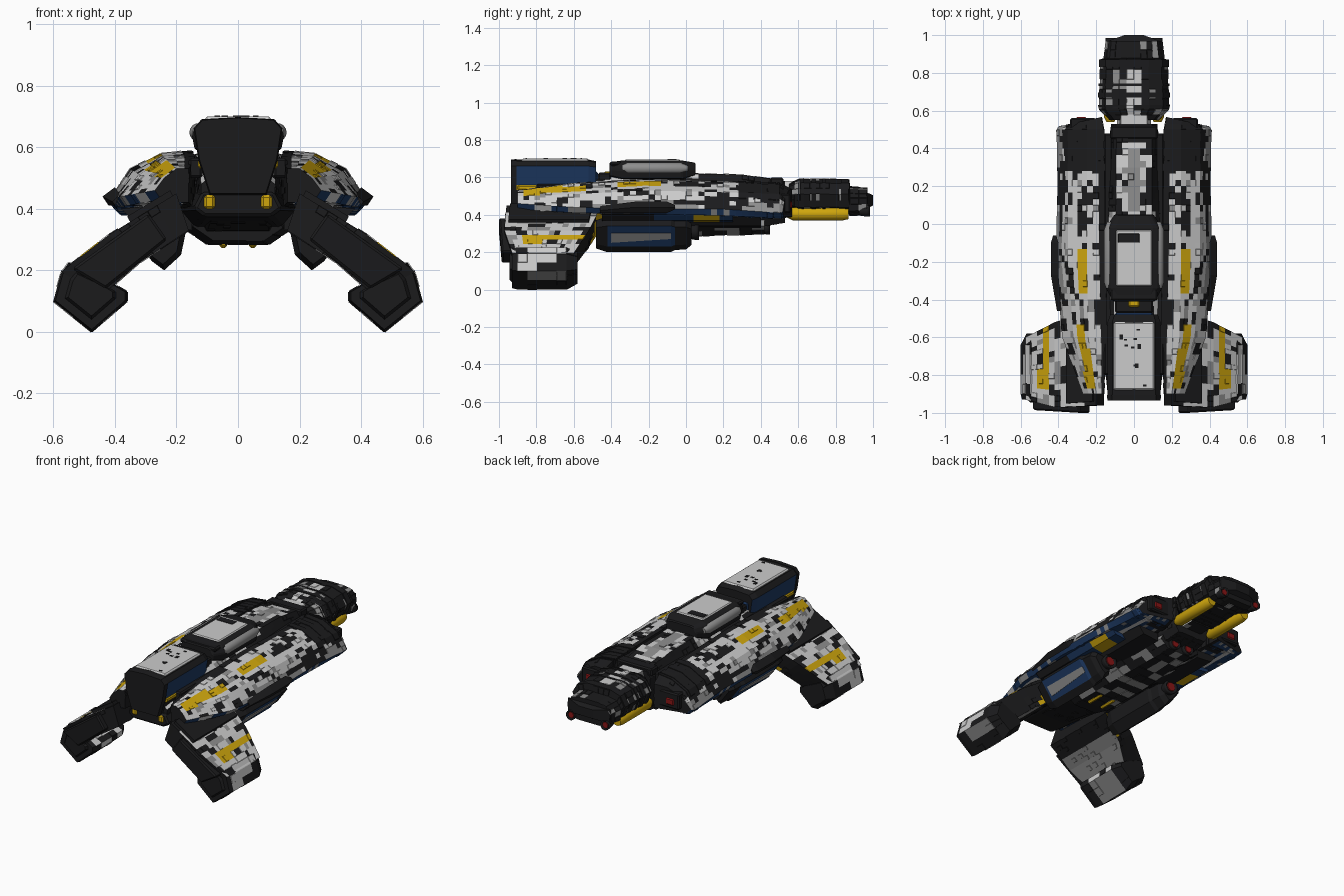
import bpy, bmesh, random
from math import cos, sin, pi
from mathutils import Vector, noise

if "Cube" in bpy.data.objects:
    bpy.data.objects.remove(bpy.data.objects["Cube"])

random.seed(7)
COL = dict(W=(.60, .60, .60, 1), G=(.27, .27, .27, 1), D=(.011, .011, .012, 1),
           Y=(.62, .38, .004, 1), B=(.012, .04, .12, 1), R=(.25, .008, .008, 1))
KEYS = list(COL)
MATS = [bpy.data.materials.new("paint_" + k) for k in KEYS]
for m, k in zip(MATS, KEYS):
    m.diffuse_color = COL[k]

# ---------- helpers ----------
def at(xz, y):
    return [Vector((x, y, z)) for x, z in xz]

def sym(xz):  # right half of a section (top to bottom) -> full closed section
    return xz + [(-x, z) for x, z in reversed(xz) if x > 1e-6]

def grow(ring, k):
    c = sum(ring, Vector()) / len(ring)
    return [c + (p - c) * k for p in ring]

def cut(rings, y):  # section of a lengthwise loft at y
    for a, b in zip(rings, rings[1:]):
        if a[0].y <= y <= b[0].y:
            return [p.lerp(q, (y - a[0].y) / (b[0].y - a[0].y)) for p, q in zip(a, b)]

def loft(name, rings, paint="D", mirror=False, cell=0, panels=0, bevel=0, smooth=False):
    if cell:  # divide into plate-sized cells
        n = len(rings[0])
        cnt = [max(1, round(max((r[(i + 1) % n] - r[i]).length for r in rings) / cell)) for i in range(n)]
        rings = [[r[i].lerp(r[(i + 1) % n], j / cnt[i]) for i in range(n) for j in range(cnt[i])] for r in rings]
        fine = [rings[0]]
        for a, b in zip(rings, rings[1:]):
            m = max(1, round(max((q - p).length for p, q in zip(a, b)) / (cell * 1.15)))
            fine += [[p.lerp(q, j / m) for p, q in zip(a, b)] for j in range(1, m + 1)]
        rings = fine
    bm = bmesh.new()
    vs = [[bm.verts.new(p) for p in r] for r in rings]
    for a, b in zip(vs, vs[1:]):
        for i in range(len(a)):
            bm.faces.new((a[i - 1], a[i], b[i], b[i - 1]))
    for end in (vs[0], vs[-1]):
        bm.faces.new(end)
    bmesh.ops.recalc_face_normals(bm, faces=bm.faces)
    bm.normal_update()
    for f in bm.faces:
        f.material_index = KEYS.index(paint(f.calc_center_median(), f.normal) if callable(paint) else paint)
        f.smooth = smooth and len(f.verts) == 4
    if panels:  # raised armour plates
        bmesh.ops.inset_individual(bm, faces=[f for f in bm.faces if len(f.verts) == 4 and random.random() < panels],
                                   thickness=.002, depth=.003)
    me = bpy.data.meshes.new(name)
    bm.to_mesh(me)
    bm.free()
    for m in MATS:
        me.materials.append(m)
    ob = bpy.data.objects.new(name, me)
    bpy.context.collection.objects.link(ob)
    if bevel:
        b = ob.modifiers.new("bevel", "BEVEL")
        b.width, b.segments = bevel, 1
    if mirror:
        ob.modifiers.new("mirror", "MIRROR")

def box(name, x, y, z, paint="D", mirror=False, bevel=.008):
    q = [(x[0], z[0]), (x[1], z[0]), (x[1], z[1]), (x[0], z[1])]
    loft(name, [at(q, y[0]), at(q, y[1])], paint, mirror, bevel=bevel)

def tube(name, x, z, stations, paint, mirror=True):
    circle = lambda r: [(x + r * cos(i * pi / 8), z + r * sin(i * pi / 8)) for i in range(16)]
    loft(name, [at(circle(r), y) for y, r in stations], paint, mirror, smooth=True)

def nozzle(name, x, z, r, y):
    tube(name, x, z, [(y - .06, r * .8), (y - .02, r), (y, r), (y - .01, r * .7)], "D")
    tube(name + "_glow", x, z, [(y - .02, r * .75), (y - .006, r * .6)], "R")

def camo(p, under="D"):  # white plates with clustered dark blocks; dark ends and underside
    def f(c, n):
        if abs(n.y) > .8:
            return "D"
        if n.z < -.25:
            return under if random.random() < .8 else "G"
        v = noise.noise(Vector((c.x * 20, c.y * 12, c.z * 20)))
        return "D" if v > p or random.random() < .05 else ("G" if v < -.38 else "W")
    return f

# ---------- central hull ----------
core = [at(sym(s), y) for y, s in [
    (-.88, [(.07, .52), (.12, .48), (.12, .42), (.08, .38)]),
    (-.50, [(.08, .60), (.13, .56), (.14, .40), (.10, .33)]),
    (.00, [(.095, .62), (.135, .57), (.15, .38), (.12, .31)]),
    (.30, [(.095, .615), (.125, .56), (.15, .38), (.12, .32)]),
    (.53, [(.095, .58), (.12, .54), (.12, .39), (.10, .36)])]]
def core_paint(c, n):
    if n.z < .6 or c.y > .42:
        return "D"
    return ("G" if .08 < c.y < .4 else "W") if abs(c.x) < .045 else camo(.12)(c, n)
loft("central_hull", core, core_paint, cell=.03, panels=.15)
box("spine_rear_cap", (-.125, .125), (.45, .52), (.55, .598))
box("trench_pipes", (.115, .16), (-.8, .48), (.50, .565), "D", True)
keel = sym([(.15, .40), (.18, .34), (.10, .285)])
loft("belly_keel", [grow(at(keel, -.45), .8), at(keel, -.36), at(keel, .02), grow(at(keel, .42), .8)],
     lambda c, n: "G" if abs(n.y) < .7 and random.random() < .3 else "D", cell=.06, panels=.3)
box("keel_stripe", (.035, .06), (-.36, -.24), (.272, .30), "Y", True)
nozzle("keel_engine", .05, .33, .035, .45)

# ---------- side hulls ----------
side = [at(s, y) for y, s in [
    (-.90, [(.16, .53), (.20, .53), (.24, .50), (.27, .46), (.25, .43), (.20, .42), (.16, .42)]),
    (-.60, [(.14, .57), (.24, .565), (.32, .51), (.38, .44), (.36, .41), (.26, .41), (.14, .40)]),
    (-.20, [(.15, .59), (.25, .58), (.35, .53), (.415, .43), (.395, .405), (.28, .41), (.15, .39)]),
    (.20, [(.155, .58), (.25, .575), (.35, .52), (.405, .43), (.39, .395), (.28, .39), (.155, .38)]),
    (.50, [(.16, .57), (.25, .56), (.35, .51), (.41, .41), (.38, .38), (.27, .38), (.16, .38)])]]
side.append([p + Vector((0, .06 - .22 * (p.x - .2), -.02 * (p.z > .45))) for p in grow(side[-1], .9)])
base = camo(.2, "B")
def side_paint(c, n):
    if n.z > .2 and (abs(c.x - .285 - .05 * c.y) < .027 and -.36 < c.y < -.14
                     or abs(c.x - .225 - .2 * (c.y + .86)) < .024 and -.87 < c.y < -.55):
        return "Y"
    if c.x < .18 or n.z > .2 and (c.y > .30 and c.x < .36 or .11 < c.y < .22 and c.x > .36):
        return "D"
    if n.z < -.25 and .29 < c.x < .33:
        return "W"
    return "G" if c.x > .375 and n.z > -.2 and base(c, n) == "W" else base(c, n)
loft("side_hull", side, side_paint, True, cell=.029, panels=.12)
for i, y in enumerate((.28, .36, .44, .49)):
    a, b = grow(cut(side, y), 1.04), grow(cut(side[:5], min(y + .04, .5)), 1.04)
    for r in (a, b):  # ribs leave the pale outer edge bare
        r[3:5] = r[2].lerp(r[3], .3), r[2].lerp(r[3], .3) - Vector((.01, 0, .05))
    loft(f"side_rib_{i}", [a, b], "D", True)
box("side_engine_block", (.20, .34), (.50, .56), (.41, .51), "D", True)
box("side_engine_glow", (.25, .31), (.55, .566), (.43, .475), "R", True)
fin, tip = [(.375, .46), (.415, .42), (.40, .40)], [(.40, .47), (.44, .44), (.42, .41)]
loft("outer_fin", [grow(at(fin, -.46), .6), at(tip, -.27), at(tip, -.10), grow(at(tip, -.06), .4)], "D", True)
loft("lower_blue_rail", [at([(.29, .41), (.38, .40), (.35, .37), (.27, .36)], y) for y in (-.45, .25)],
     lambda c, n: "Y" if .05 < c.y < .17 else "D" if c.y < -.2 else "B", True, cell=.06)
loft("lower_dark_rail", [at([(.15, .40), (.30, .39), (.26, .34), (.15, .33)], y) for y in (-.45, .40)], "D", True)

# ---------- belly pods ----------
pod = [(.16, .37), (.33, .39), (.36, .34), (.28, .23), (.24, .20), (.185, .25)]
loft("belly_pod", [grow(at(pod, y), k) for y, k in ((-.48, .8), (-.42, 1), (-.08, 1), (-.06, .88), (0, .85), (.03, .6))],
     lambda c, n: "B" if n.x > .3 and .235 < c.z < .33 and -.42 < c.y < -.05 else "D", True, cell=.04)
loft("belly_pod_stripe", [at([(.29, .255), (.30, .25), (.338, .30), (.325, .31)], -.40),
                          at([(.30, .275), (.312, .27), (.335, .30), (.32, .31)], -.08)], "G", True)
nozzle("belly_engine", .235, .31, .045, .07)

# ---------- tower block at the front ----------
tower_s = sym([(0, .695), (.115, .688), (.14, .66), (.125, .56), (.09, .45)])
loft("tower", [at(tower_s, -.92), at(tower_s, -.52), grow(at(tower_s, -.48), .9)], lambda c, n: "D" if c.z > .645
     or abs(n.y) > .5 else "B" if c.z > .57 else "Y" if c.z > .53 else "D", cell=.03)
box("tower_roof_plate", (-.108, .108), (-.88, -.52), (.68, .70), "W")
for i in range(10):
    x, y = random.uniform(-.08, .06), random.uniform(-.86, -.56)
    box(f"roof_patch_{i}", (x, x + .018), (y, y + random.choice((.01, .025))), (.69, .7025), "D", bevel=0)
loft("tower_face_rim", [at(tower_s, -.935), grow(at(tower_s, -.905), 1.03)])
box("tower_side_stripe", (.10, .13), (-.90, -.52), (.53, .56), "Y", True)
loft("chin", [grow(at(sym([(.13, .46), (.16, .40), (.12, .37)]), -.9), .9),
              at(sym([(.14, .46), (.19, .40), (.14, .34)]), -.45)], bevel=.01)
box("chin_lamp", (.075, .11), (-.908, -.88), (.40, .445), "Y", True)

# ---------- bridge dome on the spine ----------
dome = sym([(.10, .69), (.13, .68), (.15, .64), (.14, .59)])
loft("bridge", [grow(at(dome, y), k) for y, k in ((-.41, .75), (-.34, 1), (-.02, 1), (.05, .7))], bevel=.006)
tube("bridge_side_tube", .128, .648, [(-.34, .02), (-.31, .03), (-.03, .03), (.01, .015)], "G")
box("bridge_roof_plate", (-.098, .098), (-.33, -.03), (.68, .696), "W")
box("bridge_roof_hatch", (-.085, .03), (-.10, -.05), (.69, .698), "D", bevel=.003)
box("bridge_visor", (-.10, .10), (-.385, -.365), (.63, .675), "Y")
box("bridge_brow", (-.125, .125), (-.405, -.345), (.66, .685))
box("bridge_step", (-.10, .10), (-.47, -.40), (.56, .625))
box("bridge_step_mark", (-.03, .03), (-.44, -.40), (.60, .632), "Y")
box("bridge_step_blue", (-.10, .10), (-.50, -.47), (.56, .63), "B")

# ---------- tail block ----------
tail_s = sym([(.08, .592), (.15, .57), (.185, .51), (.16, .44), (.09, .41)])
end_s = sym([(.07, .55), (.13, .535), (.16, .49), (.15, .42), (.08, .395)])
tail = [grow(at(tail_s, .55), .7), at(tail_s, .61), grow(at(tail_s, .87), .96), at(end_s, .875), grow(at(end_s, .97), .93)]
loft("tail", tail, lambda c, n: "W" if n.z > .6 and abs(c.x) < .04 and c.y < .84 else
     "G" if random.random() < .12 and abs(n.y) < .7 else "D", cell=.045, panels=.4)
for i, (y, w) in enumerate(((.60, .03), (.67, .025), (.73, .015), (.83, .04))):
    loft(f"tail_rib_{i}", [grow(cut(tail, y), 1.04), grow(cut(tail, y + w), 1.04)])
loft("tail_neck", [at(sym([(.07, .58), (.09, .50), (.07, .40)]), y) for y in (.48, .62)], camo(.15), cell=.04)
loft("tail_tip", [at(sym([(.15, .52), (.15, .43)]), .965), at(sym([(.05, .505), (.05, .45)]), 1.0)])
tube("tail_yellow_tube", .125, .405, [(.54, .02), (.57, .035), (.84, .035), (.87, .028)], "Y")
nozzle("tail_engine", .12, .42, .03, .985)

# ---------- wings (lofted along their span) ----------
def span(t, b, y0, y1):
    return [Vector((p[0], y, p[1])) for p, y in ((t, y0), (t, y1), (b, y1), (b, y0))]
wing_camo, tip_camo = camo(.25, "G"), camo(.3, "G")
def wing_paint(c, n):
    if abs(n.y) > .5 or c.x < .26:
        return "Y" if n.y > .5 and c.x < .3 else "D"
    on_band = c.y > -.87 and (.44 < c.x < .485 or .485 < c.x < .51 and c.y < -.78)
    return "G" if n.z < 0 else "Y" if on_band else wing_camo(c, n)
loft("wing", [span((.20, .45), (.16, .33), -.96, -.45), span((.42, .315), (.32, .225), -.97, -.52),
              span((.575, .195), (.44, .12), -.93, -.60)], wing_paint, True, cell=.034, panels=.1)
loft("wing_front_slab", [span((.29, .385), (.23, .30), -1.0, -.95), span((.54, .205), (.43, .14), -.985, -.92)],
     "D", True, bevel=.008)
loft("wing_shoulder", [span((.22, .46), (.19, .40), -.94, -.50), span((.36, .375), (.33, .32), -.95, -.52)],
     lambda c, n: "D" if abs(n.y) > .5 else random.choice("DDDB"), True, cell=.07)
tip_s = [(.36, .10), (.36, .13), (.42, .165), (.55, .225), (.575, .19), (.60, .10), (.475, 0)]
def pod_paint(c, n):
    if abs(n.y) > .6 or c.y < -.88 or c.y > -.61 or c.z < .05 and n.x > -.3:
        return "D"
    return tip_camo(c, n) if n.z > -.2 else "G" if abs(c.y + .76) < .1 else "D"
loft("wing_tip_pod", [grow(at(tip_s, y), k) for y, k in ((-.93, .94), (-.90, 1), (-.64, 1), (-.58, .75))],
     pod_paint, True, cell=.045, panels=.1)
loft("wing_tip_front", [grow(at(tip_s, -.945), .6), grow(at(tip_s, -.92), .75)], "D", True)

for m in bpy.data.materials:
    if m.users and not m.is_grease_pencil:
        m.use_nodes = True
        m.node_tree.nodes["Principled BSDF"].inputs["Base Color"].default_value = m.diffuse_color
